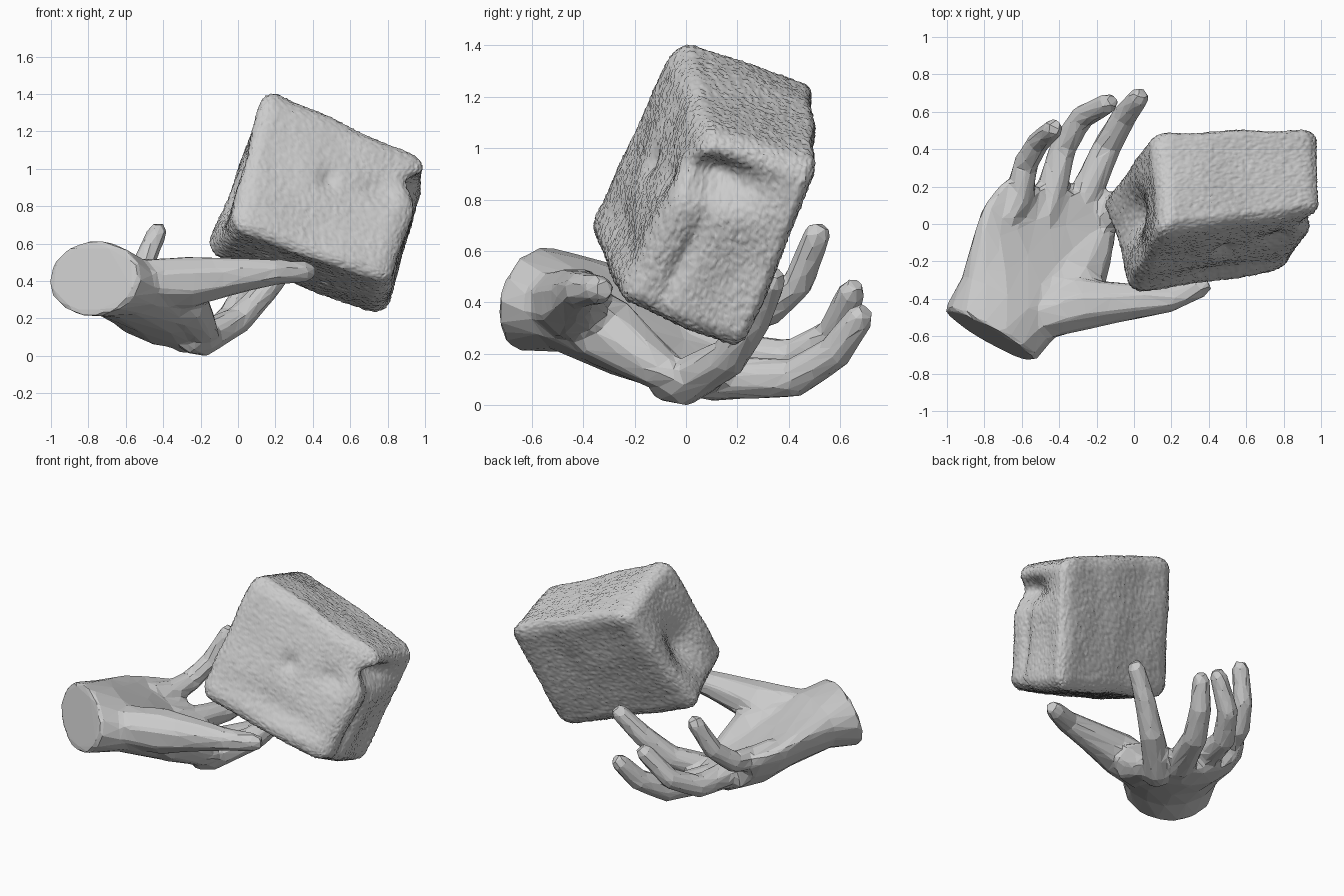
import bpy, bmesh, math
from mathutils import Vector, noise

if "Cube" in bpy.data.objects:
    bpy.data.objects.remove(bpy.data.objects["Cube"])


def make_object(name, bm):
    bmesh.ops.recalc_face_normals(bm, faces=bm.faces)
    me = bpy.data.meshes.new(name)
    bm.to_mesh(me)
    bm.free()
    ob = bpy.data.objects.new(name, me)
    bpy.context.collection.objects.link(ob)
    return ob


def loft(name, rings):
    bm = bmesh.new()
    loops = [[bm.verts.new(p) for p in r] for r in rings]
    n = len(loops[0])
    for a, b in zip(loops, loops[1:]):
        for i in range(n):
            bm.faces.new((a[i], a[(i + 1) % n], b[(i + 1) % n], b[i]))
    bm.faces.new(loops[0])
    bm.faces.new(loops[-1])
    return make_object(name, bm)


def tube(name, path, sides=8, fat=1.0):
    """Faceted limb along (x, y, z, radius) points with a blunt tip."""
    pts = [Vector(p[:3]) for p in path]
    rad = [p[3] * fat for p in path]
    P, R = [pts[0]], [rad[0]]
    for i in range(1, len(pts)):
        P += [pts[i - 1].lerp(pts[i], 0.55), pts[i]]
        R += [rad[i - 1] * 0.45 + rad[i] * 0.53, rad[i]]
    end = (pts[-1] - pts[-2]).normalized()
    P.append(P[-1] + end * rad[-1] * 0.8)
    R.append(rad[-1] * 0.65)
    rings = []
    side = None
    for i, p in enumerate(P):
        d = (P[min(i + 1, len(P) - 1)] - P[max(i - 1, 0)]).normalized()
        if side is None:
            side = d.cross(Vector((0, 0, 1))).normalized()
        side = (side - d * side.dot(d)).normalized()
        up = side.cross(d)
        rings.append([p + (side * math.cos(t) + up * math.sin(t)) * R[i]
                      for t in (2 * math.pi * (k + 0.5) / sides for k in range(sides))])
    return loft(name, rings)


# palm and wrist: ulnar edge, thumb-side edge, half thickness, cup depth
stations = [
    ((-1.015, -0.46, 0.42), (-0.53, -0.735, 0.41), 0.21, 0.00),
    ((-0.92, -0.28, 0.46), (-0.40, -0.58, 0.35), 0.178, 0.02),
    ((-0.86, -0.06, 0.46), (-0.17, -0.34, 0.22), 0.143, 0.07),
    ((-0.81, 0.09, 0.43), (-0.09, -0.07, 0.11), 0.11, 0.09),
    ((-0.70, 0.23, 0.39), (-0.13, 0.13, 0.10), 0.085, 0.08),
]
axis = Vector((0.47, 0.85, -0.2)).normalized()
rings = []
for L, R, t, cup in stations:
    L, R = Vector(L), Vector(R)
    n = (R - L).cross(axis).normalized()
    ring = []
    for k in range(14):
        a = 2 * math.pi * k / 14
        s = math.cos(a)
        ring.append(L.lerp(R, 0.5 + 0.5 * s) + n * (t * math.sin(a) - cup * (1 - s * s)))
    rings.append(ring)
hand = loft("hand", rings)

# fingers, thumb and thumb mound
limbs = {
    "index_finger": [(-0.26, -0.10, 0.10, .07), (-0.20, -0.01, 0.085, .078), (0.0, 0.17, 0.19, .066),
                     (0.14, 0.27, 0.34, .057), (0.265, 0.335, 0.485, .048)],
    "middle_finger": [(-0.33, 0.0, 0.13, .075), (-0.28, 0.11, 0.105, .078), (-0.14, 0.42, 0.105, .066),
                      (-0.05, 0.58, 0.205, .058), (0.025, 0.675, 0.34, .048)],
    "ring_finger": [(-0.50, 0.0, 0.25, .07), (-0.45, 0.14, 0.20, .075), (-0.38, 0.41, 0.185, .062),
                    (-0.28, 0.57, 0.27, .056), (-0.14, 0.645, 0.44, .048)],
    "little_finger": [(-0.68, 0.02, 0.37, .06), (-0.61, 0.16, 0.34, .066), (-0.58, 0.32, 0.37, .058),
                      (-0.51, 0.44, 0.48, .052), (-0.43, 0.51, 0.665, .046)],
    "thumb": [(-0.60, -0.52, 0.39, .12), (-0.26, -0.43, 0.395, .132),
              (0.0, -0.415, 0.43, .093), (0.20, -0.40, 0.45, .068), (0.36, -0.335, 0.45, .054)],
    "thumb_mound": [(-0.50, -0.42, 0.36, .12), (-0.28, -0.30, 0.28, .13),
                    (-0.19, -0.10, 0.14, .08)],
}
parts = [tube(name, path, fat=1.22 if "finger" in name else 1.1) for name, path in limbs.items()]
with bpy.context.temp_override(active_object=hand, object=hand,
                               selected_editable_objects=[hand] + parts,
                               selected_objects=[hand] + parts):
    bpy.ops.object.join()

# fuse into one skin, then cut down to facets
m = hand.modifiers.new("fuse", 'REMESH')
m.mode = 'VOXEL'
m.voxel_size = 0.018
m = hand.modifiers.new("soften", 'SMOOTH')
m.factor = 0.5
m.iterations = 7
m = hand.modifiers.new("facet", 'DECIMATE')
m.ratio = 0.05
bpy.context.view_layer.objects.active = hand
for m in list(hand.modifiers):
    bpy.ops.object.modifier_apply(modifier=m.name)
for f in hand.data.polygons:
    f.use_smooth = False

# rough block: leaning box corners, bottom then top
corners = {
    (-1, -1, 1): (0.17, -0.03, 1.395), (1, -1, 1): (0.98, 0.08, 1.03),
    (1, 1, 1): (0.95, 0.49, 0.92), (-1, 1, 1): (0.14, 0.48, 1.23),
    (-1, -1, -1): (0.0, -0.355, 0.70), (1, -1, -1): (0.78, -0.24, 0.425),
    (1, 1, -1): (0.76, 0.22, 0.24), (-1, 1, -1): (-0.13, 0.12, 0.56),
}
# dents: centre, spread, push
dents = [
    ((1, -.5, .62), (.4, .7, .22), (-.28, 0, 0)),
    ((1, .4, -.35), (.4, .4, .5), (-.05, 0, 0)),
    ((1, -.45, -.3), (.4, .15, .6), (-.06, 0, 0)),
    ((-1, .1, -.2), (.4, .45, .5), (.19, 0, 0)),
    ((-.05, -1, .15), (.12, .4, .15), (0, .1, 0)),
    ((.6, -1, .3), (.2, .4, .18), (0, .1, 0)),
    ((.2, -1, -.6), (.7, .4, .2), (0, .08, 0)),
]


def shape(p):
    core = Vector([max(-.78, min(.78, c)) for c in p])
    out = p - core
    if out.length > 1e-6:
        p = core + out.normalized() * 0.22
    p = p * 1.09
    for c, w, push in dents:
        f = math.exp(-sum(((p[i] - c[i]) / w[i]) ** 2 for i in range(3)))
        p = p + Vector(push) * f
    q = Vector()
    for k, v in corners.items():
        q += Vector(v) * ((1 + k[0] * p.x) * (1 + k[1] * p.y) * (1 + k[2] * p.z) / 8)
    return q + noise.noise_vector(q * 4) * 0.012 + noise.noise_vector(q * 75) * 0.007


bm = bmesh.new()
bmesh.ops.create_cube(bm, size=2)
bmesh.ops.subdivide_edges(bm, edges=bm.edges[:], cuts=79, use_grid_fill=True)
for v in bm.verts:
    v.co = shape(v.co.copy())
block = make_object("rough_block", bm)
for f in block.data.polygons:
    f.use_smooth = True
